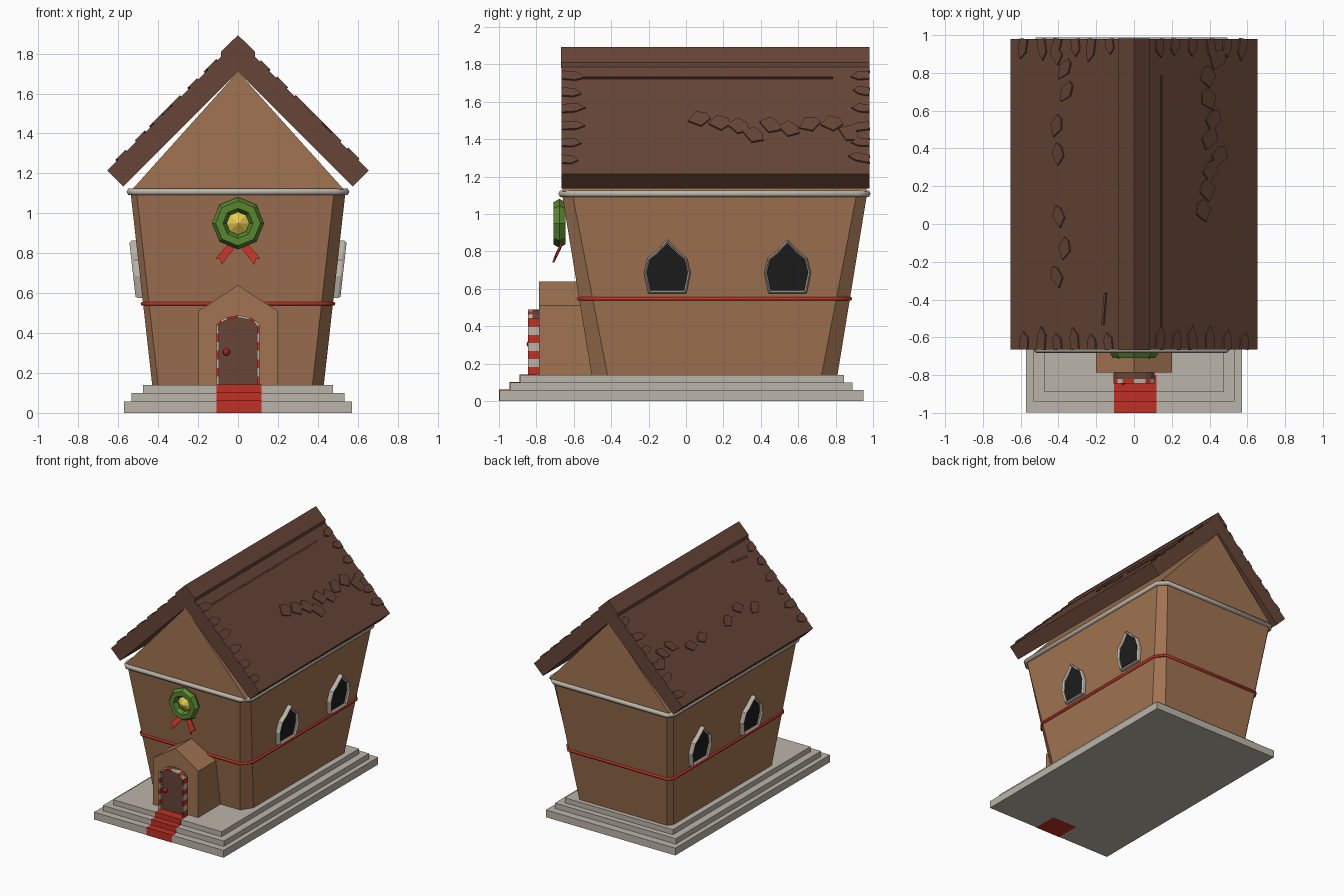
import bpy, bmesh, math, random
from mathutils import Vector

if "Cube" in bpy.data.objects:
    bpy.data.objects.remove(bpy.data.objects["Cube"])

random.seed(4)


def material(name, rgb):
    m = bpy.data.materials.new(name)
    m.diffuse_color = (*rgb, 1)
    m.use_nodes = True
    m.node_tree.nodes["Principled BSDF"].inputs["Base Color"].default_value = m.diffuse_color
    return m


TAN = material("tan", (0.36, 0.175, 0.085))
BROWN = material("brown", (0.135, 0.06, 0.038))
STONE = material("stone", (0.50, 0.46, 0.40))
RED = material("red", (0.52, 0.03, 0.018))
GREEN = material("green", (0.10, 0.24, 0.03))
GOLD = material("gold", (0.80, 0.60, 0.08))
BLACK = material("black", (0.012, 0.012, 0.012))


def make(name, verts, faces, *mats):
    me = bpy.data.meshes.new(name)
    me.from_pydata([tuple(v) for v in verts], [], faces)
    bm = bmesh.new()
    bm.from_mesh(me)
    bmesh.ops.recalc_face_normals(bm, faces=bm.faces)
    bm.to_mesh(me)
    bm.free()
    for m in mats:
        me.materials.append(m)
    ob = bpy.data.objects.new(name, me)
    bpy.context.collection.objects.link(ob)
    return ob


def loft(name, a, b, mat):
    """Closed solid between two matching outlines."""
    n = len(a)
    faces = [[i, (i + 1) % n, (i + 1) % n + n, i + n] for i in range(n)]
    return make(name, list(a) + list(b), faces + [list(range(n)), list(range(n, 2 * n))], mat)


def prism(name, profile, y0, y1, mat):
    """Extrude an x-z profile along y."""
    return loft(name, [(x, y0, z) for x, z in profile], [(x, y1, z) for x, z in profile], mat)


def mirrored(half):
    """Complete a symmetric profile from its left half."""
    return half + [(-x, z) for x, z in reversed(half) if abs(x) > 1e-6]


def box(name, x0, x1, y0, y1, z0, z1, mat):
    return prism(name, [(x0, z0), (x1, z0), (x1, z1), (x0, z1)], y0, y1, mat)


# Stepped stone base and the red carpet that runs down it
steps = [(0.571, -0.997, 0.95, 0, 0.058), (0.533, -0.94, 0.89, 0.058, 0.10),
         (0.476, -0.887, 0.845, 0.10, 0.14)]
for i, (w, y0, y1, z0, z1) in enumerate(steps):
    box(f"base_step_{i + 1}", -w, w, y0, y1, z0, z1, STONE)
    box(f"carpet_{i + 1}", -0.107, 0.118, y0 - 0.003, -0.80, z0, z1 + 0.003, RED)

# Flared walls with cut corners
Z0, Z1 = 0.14, 1.12


def wall_loop(z, off=0.0):
    t = (z - Z0) / (Z1 - Z0)
    x = 0.43 + 0.11 * t + off
    f, b = -0.505 - 0.16 * t - off, 0.81 + 0.16 * t + off
    dx, dy = 0.057, 0.085 - 0.03 * t
    return [(-x + 0.03, f, z), (x - dx, f, z), (x, f + dy, z), (x, b - dy, z),
            (x - dx, b, z), (-x + 0.03, b, z), (-x, b - 0.04, z), (-x, f + 0.04, z)]


loft("walls", wall_loop(Z0), wall_loop(Z1), TAN)


# Bands running around the walls
def band(name, z, r, mat):
    cu = bpy.data.curves.new(name, "CURVE")
    cu.dimensions = "3D"
    cu.bevel_depth, cu.bevel_resolution = r, 1
    pts = wall_loop(z, 0.002)
    sp = cu.splines.new("POLY")
    sp.points.add(len(pts) - 1)
    for p, co in zip(sp.points, pts):
        p.co = (*co, 1)
    sp.use_cyclic_u = True
    cu.materials.append(mat)
    ob = bpy.data.objects.new(name, cu)
    bpy.context.collection.objects.link(ob)
    bpy.context.view_layer.objects.active = ob
    ob.select_set(True)
    bpy.ops.object.convert(target="MESH")
    ob.select_set(False)


band("cornice", 1.108, 0.019, STONE)
band("red_band", 0.547, 0.011, RED)

# Gable block, roof and ridge cap
prism("gable", mirrored([(-0.53, 1.12), (0, 1.71)]), -0.66, 0.965, TAN)
prism("roof", [(-0.655, 1.215), (0, 1.87), (0.655, 1.215), (0.575, 1.135), (0, 1.71),
               (-0.575, 1.135)], -0.665, 0.98, BROWN)
prism("ridge_cap", [(-0.085, 1.81), (0, 1.893), (0.085, 1.81), (0.085, 1.78), (0, 1.865),
                    (-0.085, 1.78)], -0.667, 0.982, BROWN)

# Thin worn shingles standing slightly proud of the roof
sv, sf = [], []


def shingle(x, y, length, width, ang, shape):
    """Small plate on the roof; length runs along y before turning by ang."""
    s = math.copysign(1, x)
    c, n = math.cos(ang), math.sin(ang)
    start, k = len(sv), len(shape)
    for lift in (-0.005, 0.009):
        for u, v in shape:
            u, v = u * width, v * length
            px = abs(x) + u * c - v * n
            sv.append((s * (px + lift * 0.7), y + u * n + v * c, 1.87 - px + lift * 0.7))
    sf.extend([start + i, start + (i + 1) % k, start + (i + 1) % k + k, start + i + k] for i in range(k))
    sf.extend([list(range(start, start + k)), list(range(start + k, start + 2 * k))])


POINTED = [(-0.5, 0), (0.5, 0), (0.5, 0.6), (0.1, 1), (-0.5, 0.65)]
DIAMOND = [(-0.5, -0.1), (0.05, -0.5), (0.5, 0.05), (0.1, 0.5), (-0.3, 0.35)]
STRIP = [(-0.5, -0.5), (0.5, -0.5), (0.5, 0.5), (-0.5, 0.5)]
for s in (-1, 1):
    for i in range(6):
        shingle(s * (0.13 + 0.09 * i), -0.665, random.uniform(0.08, 0.13), 0.042, random.uniform(-0.1, 0.1), POINTED)
        shingle(s * (0.13 + 0.09 * i), 0.98, -random.uniform(0.05, 0.13), 0.04, random.uniform(-0.2, 0.2), POINTED)
for y in (0.07, 0.18, 0.28, 0.36, 0.45, 0.55, 0.66, 0.78, 0.87):
    shingle(0.40 + random.uniform(-0.04, 0.05), y, 0.12, 0.08, random.uniform(-0.6, 0.6), DIAMOND)
for y in (-0.28, -0.13, 0.04, 0.37, 0.52, 0.70, 0.82, 0.90):
    shingle(-0.38 + random.uniform(-0.03, 0.03), y, 0.12, 0.06, random.uniform(-0.5, 0.5), DIAMOND)
shingle(0.143, 0.06, 1.45, 0.008, 0, STRIP)
shingle(-0.155, -0.45, 0.17, 0.01, 0.08, STRIP)
make("shingles", sv, sf, BROWN)

# Porch
prism("porch", mirrored([(-0.2, 0.14), (-0.2, 0.51), (0, 0.64)]), -0.787, -0.48, TAN)

# Arched door with knob
arch = [(-0.108, 0.44), (-0.088, 0.463), (-0.06, 0.478), (0, 0.489)]
prism("door", mirrored([(-0.105, 0.14)] + arch), -0.82, -0.78, BROWN)
bpy.ops.mesh.primitive_uv_sphere_add(segments=8, ring_count=6, radius=0.018, location=(-0.058, -0.834, 0.305))
knob = bpy.context.object
knob.name = "door_knob"
knob.data.materials.append(RED)

# Striped candy frame around the door: short blocks of alternating colour
side = [(-0.108, 0.14 + 0.3 * i / 7) for i in range(7)]
path = mirrored(side + arch)
path = [Vector((x, 0, z)) for x, z in path]
mid = Vector((0, 0, 0.38))
fv, ff, fm = [], [], []
for i in range(len(path) - 1):
    k = len(fv)
    for p in path[i:i + 2]:
        inward = Vector((-math.copysign(1, p.x), 0, 0)) if p.z < 0.435 else (mid - p).normalized()
        q = p + inward * 0.012
        fv += [(p.x, -0.845, p.z), (q.x, -0.845, q.z), (q.x, -0.785, q.z), (p.x, -0.785, p.z)]
    ff += [[k + j, k + (j + 1) % 4, k + 4 + (j + 1) % 4, k + 4 + j] for j in range(4)]
    ff += [[k, k + 1, k + 2, k + 3], [k + 4, k + 5, k + 6, k + 7]]
    fm += [i % 2] * 6
frame = make("candy_door_frame", fv, ff, STONE, RED)
for poly, m in zip(frame.data.polygons, fm):
    poly.material_index = m

# Pointed windows with stone surrounds, two on each side wall
outline = mirrored([(-0.102, 0.575), (-0.125, 0.685), (-0.105, 0.765), (-0.062, 0.798), (-0.03, 0.833), (0, 0.863)])
inner = [(u * 0.87, 0.69 + (z - 0.69) * 0.87) for u, z in outline]
for s, side_name in ((1, "right"), (-1, "left")):
    for i, yc in enumerate((-0.10, 0.543)):
        def on_wall(pts, off):
            return [(s * (0.43 + 0.11 * (z - Z0) / 0.98 + off), yc + u, z) for u, z in pts]
        rings = [on_wall(outline, -0.01), on_wall(outline, 0.022), on_wall([(u * 0.94, 0.69 + (z - 0.69) * 0.94)
                 for u, z in outline], 0.034), on_wall(inner, 0.022), on_wall(inner, -0.01)]
        n = len(outline)
        faces = [[r * n + j, r * n + (j + 1) % n, (r + 1) % 5 * n + (j + 1) % n, (r + 1) % 5 * n + j]
                 for r in range(5) for j in range(n)]
        make(f"window_frame_{side_name}_{i + 1}", sum(rings, []), faces, STONE)
        loft(f"window_pane_{side_name}_{i + 1}", on_wall(inner, -0.008), on_wall(inner, 0.012), BLACK)

# Wreath: eight-sided ring with a gold dome
bpy.ops.mesh.primitive_torus_add(major_segments=8, minor_segments=6, major_radius=0.094, minor_radius=0.037,
                                 location=(0, -0.677, 0.95), rotation=(math.radians(90), 0, 0))
wreath = bpy.context.object
wreath.name = "wreath"
wreath.data.materials.append(GREEN)
bpy.ops.mesh.primitive_cone_add(vertices=8, radius1=0.075, radius2=0, depth=0.05,
                                location=(0, -0.68, 0.95), rotation=(math.radians(90), 0, 0))
dome = bpy.context.object
dome.name = "gold_centre"
dome.data.materials.append(GOLD)

# Red ribbon tails flaring out below the wreath
for s, side_name in ((1, "right"), (-1, "left")):
    tail = [(0.0, -0.665, 0.85), (0.045, -0.668, 0.85), (0.112, -0.70, 0.775), (0.088, -0.705, 0.772),
            (0.083, -0.715, 0.74), (0.03, -0.68, 0.81)]
    loft(f"ribbon_{side_name}", [(s * x, y, z) for x, y, z in tail], [(s * x, y + 0.01, z) for x, y, z in tail], RED)
